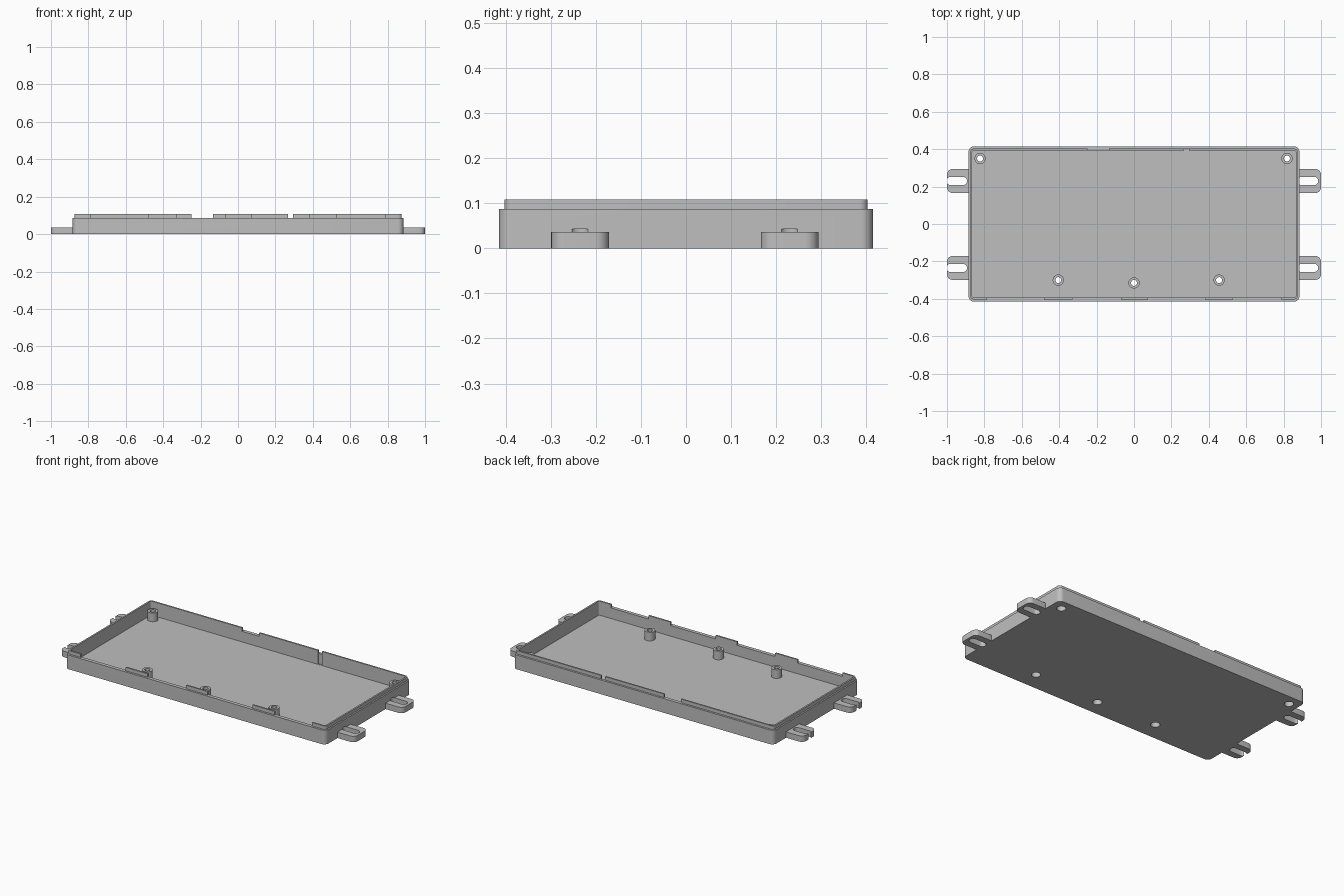
import bpy, bmesh, math

default = bpy.data.objects.get("Cube")
if default:
    bpy.data.objects.remove(default, do_unlink=True)

grey = bpy.data.materials.new("light grey plastic")
grey.use_nodes = True
colour = (0.52, 0.52, 0.52, 1)
grey.diffuse_color = colour
grey.node_tree.nodes["Principled BSDF"].inputs["Base Color"].default_value = colour


def prism(name, cx, cy, w, d, z0, z1, r=0.0, steps=8):
    """Upright prism over a rectangle with corners rounded by r."""
    bm = bmesh.new()
    pts = []
    for i, (sx, sy) in enumerate([(1, 1), (-1, 1), (-1, -1), (1, -1)]):
        px, py = cx + sx * (w / 2 - r), cy + sy * (d / 2 - r)
        for k in range(steps + 1 if r else 1):
            a = math.pi / 2 * (i + k / steps)
            pts.append((px + r * math.cos(a), py + r * math.sin(a), z0))
    face = bm.faces.new([bm.verts.new(p) for p in pts])
    top = bmesh.ops.extrude_face_region(bm, geom=[face])["geom"]
    verts = [g for g in top if isinstance(g, bmesh.types.BMVert)]
    bmesh.ops.translate(bm, verts=verts, vec=(0, 0, z1 - z0))
    bmesh.ops.remove_doubles(bm, verts=bm.verts, dist=1e-5)
    bmesh.ops.recalc_face_normals(bm, faces=bm.faces)
    mesh = bpy.data.meshes.new(name)
    bm.to_mesh(mesh)
    bm.free()
    mesh.materials.append(grey)
    ob = bpy.data.objects.new(name, mesh)
    bpy.context.collection.objects.link(ob)
    return ob


def disc(name, x, y, r, z0, z1):
    return prism(name, x, y, 2 * r, 2 * r, z0, z1, r * 0.9999, 6)


def combine(target, tool, operation):
    """Apply a boolean and drop the tool."""
    tool.hide_render = True
    mod = target.modifiers.new("boolean", "BOOLEAN")
    mod.operation, mod.solver, mod.object = operation, "EXACT", tool
    bpy.context.view_layer.objects.active = target
    bpy.ops.object.modifier_apply(modifier=mod.name)
    bpy.data.objects.remove(tool, do_unlink=True)


def cut(target, tool):
    combine(target, tool, "DIFFERENCE")


WALL_TOP, LIP_TOP, FLOOR = 0.087, 0.108, 0.022

# Tray shell with a thinner raised lip
tray = prism("tray", 0, 0, 1.768, 0.83, 0, WALL_TOP, 0.028)
combine(tray, prism("lip", 0, 0, 1.75, 0.806, 0.05, LIP_TOP, 0.018), "UNION")
cut(tray, prism("cavity", 0, 0, 1.73, 0.786, FLOOR, 0.2, 0.008))

# Front lip is cut away between the locating tabs
for x0, x1 in [(-0.785, -0.48), (-0.33, -0.07), (0.075, 0.38), (0.53, 0.785)]:
    cut(tray, prism("front_gap", (x0 + x1) / 2, -0.4, x1 - x0, 0.06, WALL_TOP, 0.2))

# Back lip has a wide and a narrow notch, the narrow one running on as a groove
cut(tray, prism("cable_notch", -0.19, 0.4, 0.115, 0.06, WALL_TOP, 0.2))
cut(tray, prism("key_notch", 0.28, 0.4, 0.028, 0.06, WALL_TOP, 0.2))
cut(tray, prism("key_groove", 0.28, 0.39, 0.028, 0.02, FLOOR + 0.001, 0.2))

# Screw posts with through holes and recesses underneath
for x, y in [(-0.823, 0.35), (0.818, 0.35), (-0.405, -0.3), (0, -0.315), (0.455, -0.3)]:
    combine(tray, disc("post", x, y, 0.03, 0.01, 0.075), "UNION")
    cut(tray, disc("screw_hole", x, y, 0.016, -0.1, 0.2))
    cut(tray, disc("screw_recess", x, y, 0.026, -0.1, 0.03))

# Slotted mounting ears: closed slots on the left, open forks on the right
for side, label, slot_x in [(1, "left", 0.93), (-1, "right", -0.948)]:
    for y, place in [(-0.235, "front"), (0.23, "back")]:
        ear = prism(f"{label}_{place}_ear", side * 0.93, y, 0.14, 0.128, 0, 0.036, 0.03)
        inner = side * 0.84
        cut(ear, prism("inner_trim", inner, y, 0.086, 0.3, -0.1, 0.2))
        cut(ear, prism("slot", slot_x, y, 0.11, 0.044, -0.1, 0.2, 0.0219))
        if side > 0:
            cut(tray, prism("slot_relief", slot_x, y, 0.11, 0.044, -0.1, 0.043, 0.0219))

# Shading keeps the hard edges crisp
for ob in bpy.context.collection.objects:
    if ob.name == "tray" or ob.name.endswith("_ear"):
        bpy.ops.object.select_all(action="DESELECT")
        ob.select_set(True)
        bpy.context.view_layer.objects.active = ob
        bpy.ops.object.shade_smooth_by_angle(angle=math.radians(30))
